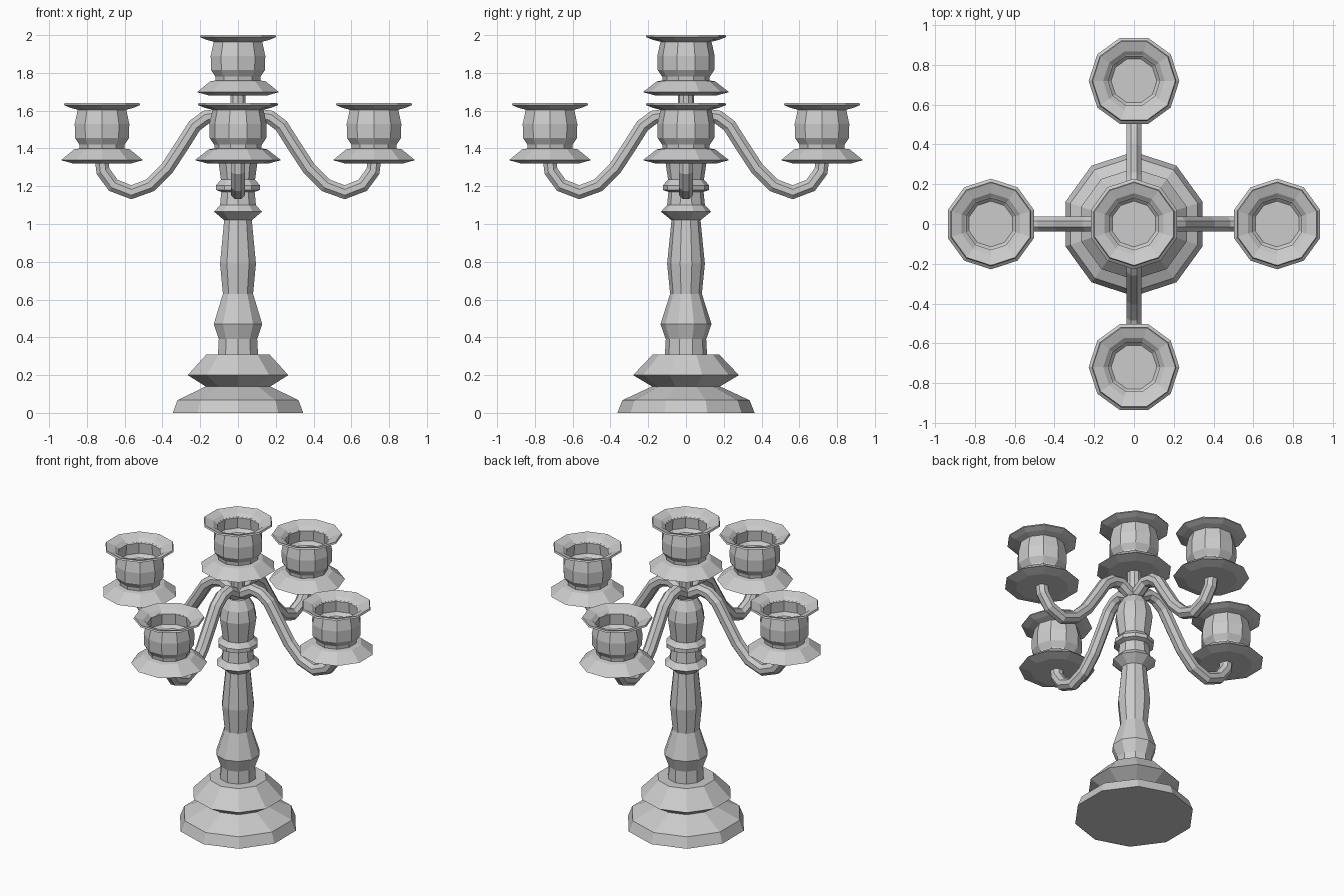
import bpy, bmesh
from math import pi, cos, sin
from mathutils import Vector

if "Cube" in bpy.data.objects:
    bpy.data.objects.remove(bpy.data.objects["Cube"])


def finish(bm, name):
    bmesh.ops.recalc_face_normals(bm, faces=bm.faces)
    mesh = bpy.data.meshes.new(name)
    bm.to_mesh(mesh)
    bm.free()
    ob = bpy.data.objects.new(name, mesh)
    bpy.context.collection.objects.link(ob)
    return ob


def skin(bm, rings):
    """Bridge rings of points with quads and cap both ends."""
    rings = [[bm.verts.new(p) for p in ring] for ring in rings]
    n = len(rings[0])
    for a, b in zip(rings, rings[1:]):
        for i in range(n):
            j = (i + 1) % n
            bm.faces.new((a[i], a[j], b[j], b[i]))
    bm.faces.new(rings[0])
    bm.faces.new(rings[-1])


def lathe(name, profile, sides=10):
    bm = bmesh.new()
    angles = [pi / 2 + 2 * pi * i / sides for i in range(sides)]
    skin(bm, [[(r * cos(a), r * sin(a), z) for a in angles] for r, z in profile])
    return finish(bm, name)


def sweep(name, path, radius, sides=8):
    """Tube along a path in the xz plane."""
    bm = bmesh.new()
    pts = [Vector((x, 0, z)) for x, z in path]
    rings = []
    for i, p in enumerate(pts):
        t = (pts[min(i + 1, len(pts) - 1)] - pts[max(i - 1, 0)]).normalized()
        side, up = Vector((0, 1, 0)), Vector((-t.z, 0, t.x))
        angles = [2 * pi * (k + 0.5) / sides for k in range(sides)]
        rings.append([p + radius * (cos(a) * side + sin(a) * up) for a in angles])
    skin(bm, rings)
    return finish(bm, name)


# Stepped base
lathe("base", [(0.363, 0), (0.337, 0.067), (0.18, 0.14), (0.28, 0.20),
               (0.175, 0.31), (0.10, 0.31)])

# Turned stem with two collars and a domed top
lathe("stem", [(0.112, 0.30), (0.107, 0.39), (0.135, 0.47), (0.084, 0.63),
               (0.10, 0.79), (0.077, 1.02), (0.133, 1.065), (0.10, 1.10),
               (0.093, 1.17), (0.122, 1.18), (0.122, 1.205), (0.095, 1.235),
               (0.115, 1.37), (0.10, 1.44), (0.065, 1.50)])

# Thin pole carrying the middle cup
lathe("centre_pole", [(0.043, 1.48), (0.043, 1.70)])

# Candle cup: saucer, body, flared rim, hollow inside
CUP = [(0.16, 0), (0.228, 0.018), (0.155, 0.075), (0.124, 0.08), (0.126, 0.10),
       (0.15, 0.135), (0.152, 0.21), (0.135, 0.285), (0.175, 0.295),
       (0.213, 0.31), (0.208, 0.32), (0.155, 0.302), (0.13, 0.28),
       (0.135, 0.21), (0.115, 0.19)]


def cup(name, x, y, z, turn=0):
    ob = lathe(name, CUP)
    ob.location = (x, y, z)
    ob.rotation_euler.z = turn


cup("centre_cup", 0, 0, 1.68)

# Four curved arms with a cup on each
ARM = [(0.0, 1.52), (0.05, 1.54), (0.11, 1.575), (0.17, 1.565), (0.23, 1.52),
       (0.29, 1.425), (0.375, 1.295), (0.465, 1.205), (0.565, 1.168),
       (0.66, 1.205), (0.715, 1.28), (0.72, 1.335)]
for i, side in enumerate(("right", "back", "left", "front")):
    turn = i * pi / 2
    sweep(side + "_arm", ARM, 0.04).rotation_euler.z = turn
    cup(side + "_cup", 0.72 * cos(turn), 0.72 * sin(turn), 1.32, turn)
